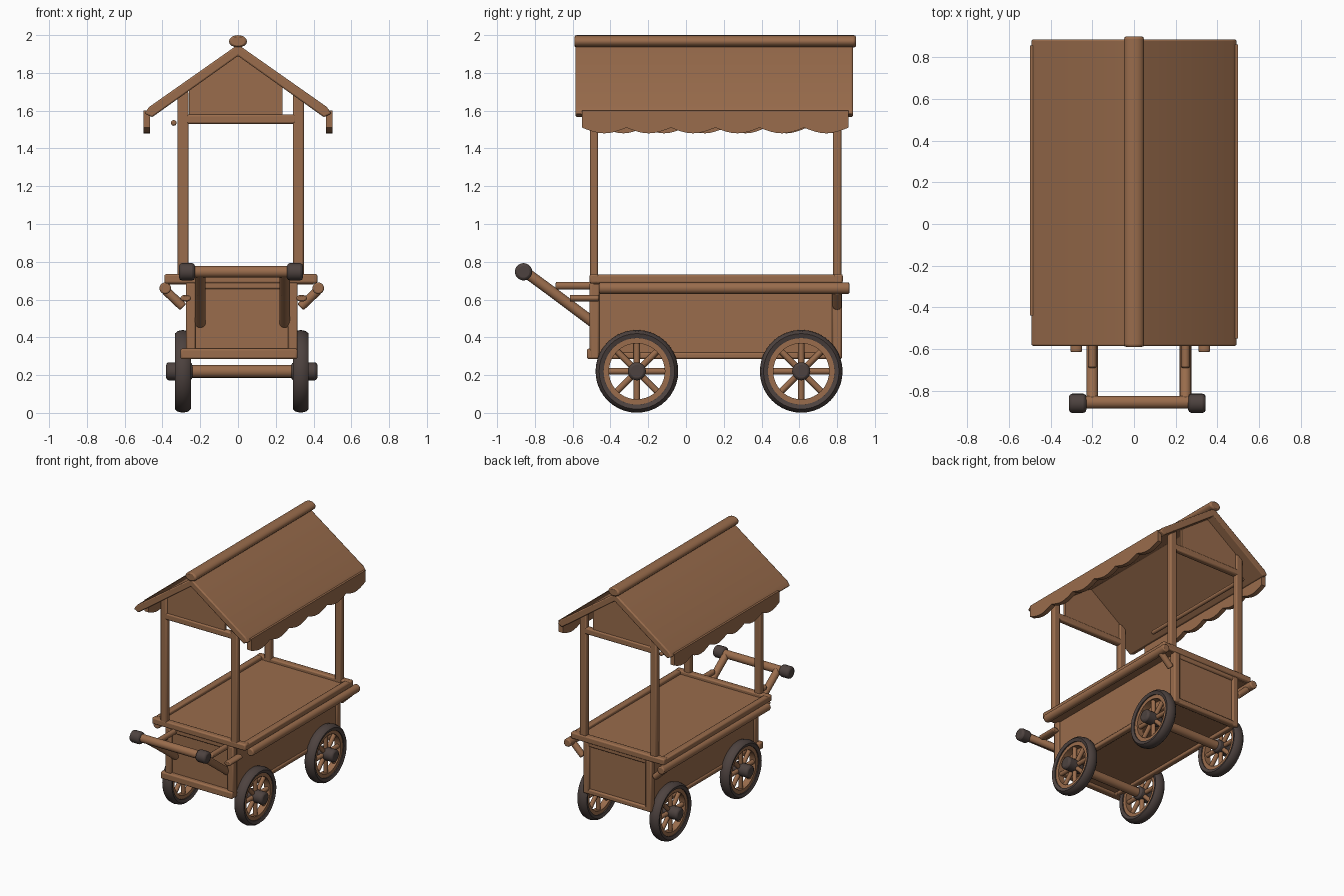
import bpy, bmesh, math
from mathutils import Vector

if "Cube" in bpy.data.objects:
    bpy.data.objects.remove(bpy.data.objects["Cube"])


def material(name, rgb):
    m = bpy.data.materials.new(name)
    m.diffuse_color = (*rgb, 1)
    m.use_nodes = True
    m.node_tree.nodes["Principled BSDF"].inputs["Base Color"].default_value = m.diffuse_color
    return m


WOOD = material("warm brown wood", (0.32, 0.15, 0.072))
DARK = material("dark rubber", (0.075, 0.055, 0.05))
CX = 0.02  # the cart body sits slightly to the right of the roof


def finish(ob, name, mat, bevel=0.0):
    ob.name = name
    ob.data.materials.append(mat)
    if bevel:
        b = ob.modifiers.new("soft edges", "BEVEL")
        b.width, b.segments = bevel, 2
    bpy.ops.object.select_all(action="DESELECT")
    ob.select_set(True)
    bpy.context.view_layer.objects.active = ob
    bpy.ops.object.shade_smooth_by_angle(angle=math.radians(40))
    return ob


def box(name, x0, x1, y0, y1, z0, z1, mat=WOOD, bevel=0.01):
    bpy.ops.mesh.primitive_cube_add(size=1)
    ob = bpy.context.object
    size = Vector((x1 - x0, y1 - y0, z1 - z0))
    mid = Vector((x0 + x1, y0 + y1, z0 + z1)) / 2
    for v in ob.data.vertices:
        v.co = v.co * size + mid
    return finish(ob, name, mat, bevel)


def rod(name, a, b, r, mat=WOOD, sides=16, bevel=0.008, squash=1.0):
    a, b = Vector(a), Vector(b)
    bpy.ops.mesh.primitive_cylinder_add(vertices=sides, radius=r, depth=(b - a).length)
    ob = bpy.context.object
    ob.location = (a + b) / 2
    ob.rotation_mode = "QUATERNION"
    ob.rotation_quaternion = (b - a).to_track_quat("Z", "Y")
    ob.scale.y = squash
    return finish(ob, name, mat, bevel)


def plate(name, pts, axis, lo, hi, bevel=0.008):
    """Extrude a flat outline along x (points are y, z) or y (points are x, z)."""
    bm = bmesh.new()
    at = lambda p, d: (d, p[0], p[1]) if axis == "x" else (p[0], d, p[1])
    f = bm.faces.new([bm.verts.new(at(p, lo)) for p in pts])
    ext = bmesh.ops.extrude_face_region(bm, geom=[f])["geom"]
    shift = Vector(at((0, 0), hi - lo))
    bmesh.ops.translate(bm, vec=shift, verts=[g for g in ext if isinstance(g, bmesh.types.BMVert)])
    bmesh.ops.recalc_face_normals(bm, faces=bm.faces)
    me = bpy.data.meshes.new(name)
    bm.to_mesh(me)
    bm.free()
    ob = bpy.data.objects.new(name, me)
    bpy.context.collection.objects.link(ob)
    return finish(ob, name, WOOD, bevel)


def ring(name, center, profile, mat, steps=40):
    """Revolve a closed (radius, x) profile around the x axis."""
    bm = bmesh.new()
    rows = []
    for i in range(steps):
        a = 2 * math.pi * i / steps
        rows.append([bm.verts.new((center[0] + x, center[1] + r * math.cos(a),
                                   center[2] + r * math.sin(a))) for r, x in profile])
    n = len(profile)
    for i in range(steps):
        p, q = rows[i], rows[(i + 1) % steps]
        for j in range(n):
            bm.faces.new((p[j], p[(j + 1) % n], q[(j + 1) % n], q[j]))
    bmesh.ops.recalc_face_normals(bm, faces=bm.faces)
    me = bpy.data.meshes.new(name)
    bm.to_mesh(me)
    bm.free()
    ob = bpy.data.objects.new(name, me)
    bpy.context.collection.objects.link(ob)
    return finish(ob, name, mat)


# roof, ridge and scalloped valances
side = [(0.47, 1.62), (0.495, 1.585), (0.455, 1.565)]
roof = [(0, 1.95)] + side + [(0, 1.89)] + [(-x, z) for x, z in reversed(side)]
plate("roof", roof, "y", -0.585, 0.885)
rod("roof_ridge", (0, -0.59, 1.967), (0, 0.9, 1.967), 0.048, bevel=0.012, squash=0.68)
for s, y0, y1 in ((-1, -0.44, 0.855), (1, -0.55, 0.86)):
    n = 48
    hem = [(y0 + (y1 - y0) * i / n, 1.51 - 0.03 * abs(math.sin(6 * math.pi * i / n))) for i in range(n + 1)]
    xs = sorted((s * 0.465, s * 0.5))
    plate("valance", hem + [(y1, 1.6), (y0, 1.6)], "x", *xs, bevel=0)
rod("awning_rod", (-0.34, -0.2, 1.535), (-0.34, 0.8, 1.535), 0.015)

# gables, crossbeams and posts at both ends
for y in (-0.487, 0.8):
    plate("gable_panel", [(-0.26, 1.56), (0.235, 1.56), (0.235, 1.74), (0, 1.91), (-0.26, 1.73)],
          "y", y - 0.012, y + 0.012, bevel=0)
    box("gable_crossbeam", -0.28, 0.31, y - 0.022, y + 0.022, 1.53, 1.58)
    for x in (-0.29, 0.32):
        box("roof_post", x - 0.029, x + 0.029, y - 0.022, y + 0.022, 0.69, 1.7)

# cart body with corner frame
box("cart_body", -0.262, 0.302, -0.49, 0.81, 0.305, 0.69, bevel=0)
for y in (-0.485, 0.8):
    for x in (-0.25, 0.29):
        box("body_corner", x - 0.026, x + 0.026, y - 0.026, y + 0.026, 0.285, 0.69)
    box("end_top_rail", -0.27, 0.31, y - 0.022, y + 0.022, 0.655, 0.695)
box("front_bottom_rail", -0.305, 0.315, -0.525, -0.475, 0.285, 0.34)
box("back_bottom_rail", -0.27, 0.31, 0.78, 0.825, 0.285, 0.325)
for x in (-0.25, 0.29):
    box("side_bottom_rail", x - 0.022, x + 0.022, -0.48, 0.8, 0.285, 0.32)

# counter with raised rim
box("counter_top", -0.37, 0.4, -0.49, 0.81, 0.68, 0.708, bevel=0)
for y in (-0.485, 0.805):
    box("counter_rim_end", -0.39, 0.42, y - 0.025, y + 0.025, 0.685, 0.735)
for x in (-0.365, 0.395):
    box("counter_rim_side", x - 0.025, x + 0.025, -0.505, 0.825, 0.685, 0.732)

# side rails, back brackets and front pegs
for s in (-1, 1):
    rx = CX + s * 0.405
    rod("side_rail", (rx, -0.46, 0.66), (rx, 0.865, 0.66), 0.031)
    rod("rail_bracket", (rx, 0.8, 0.65), (CX + s * 0.31, 0.8, 0.56), 0.024)
    px = 0.03 + s * 0.307
    rod("front_peg", (px, -0.615, 0.607), (px, -0.46, 0.607), 0.028, squash=0.65)

# push handle
rod("handle_bar", (-0.27, -0.855, 0.747), (0.3, -0.855, 0.747), 0.031)
for x in (-0.27, 0.302):
    rod("handle_grip", (x - 0.042, -0.86, 0.747), (x + 0.042, -0.86, 0.747), 0.046, DARK, 20, 0.015)
for x in (-0.2, 0.247):
    top, bend, foot = (-0.85, 0.745), (-0.7, 0.635), (-0.48, 0.47)
    rod("handle_arm_upper", (x, *top), (x, *bend), 0.028)
    rod("handle_arm_lower", (x, bend[0] - 0.02, bend[1] + 0.015), (x, *foot), 0.028)
    rod("handle_brace", (x, -0.69, 0.673), (x, -0.48, 0.673), 0.021)

# wheels and axles
Z = 0.22
tire = [(0.176, -0.034), (0.2, -0.042), (0.213, -0.028), (0.219, 0), (0.213, 0.028), (0.2, 0.042), (0.176, 0.034)]
rim = [(0.148, -0.026), (0.18, -0.026), (0.18, 0.026), (0.148, 0.026)]
for y in (-0.26, 0.61):
    rod("axle", (-0.27, y, Z), (0.31, y, Z), 0.034)
    for s in (-1, 1):
        x = CX + s * 0.312
        ring("tire", (x, y, Z), tire, DARK)
        ring("wheel_rim", (x, y, Z), rim, WOOD)
        rod("wheel_hub", (x - s * 0.05, y, Z), (x + s * 0.088, y, Z), 0.048, DARK, 20, 0.014)
        for i in range(8):
            a = i * math.pi / 4
            d = Vector((0, math.cos(a), math.sin(a)))
            c = Vector((x, y, Z))
            rod("spoke", c + d * 0.03, c + d * 0.16, 0.017, sides=10, bevel=0)
